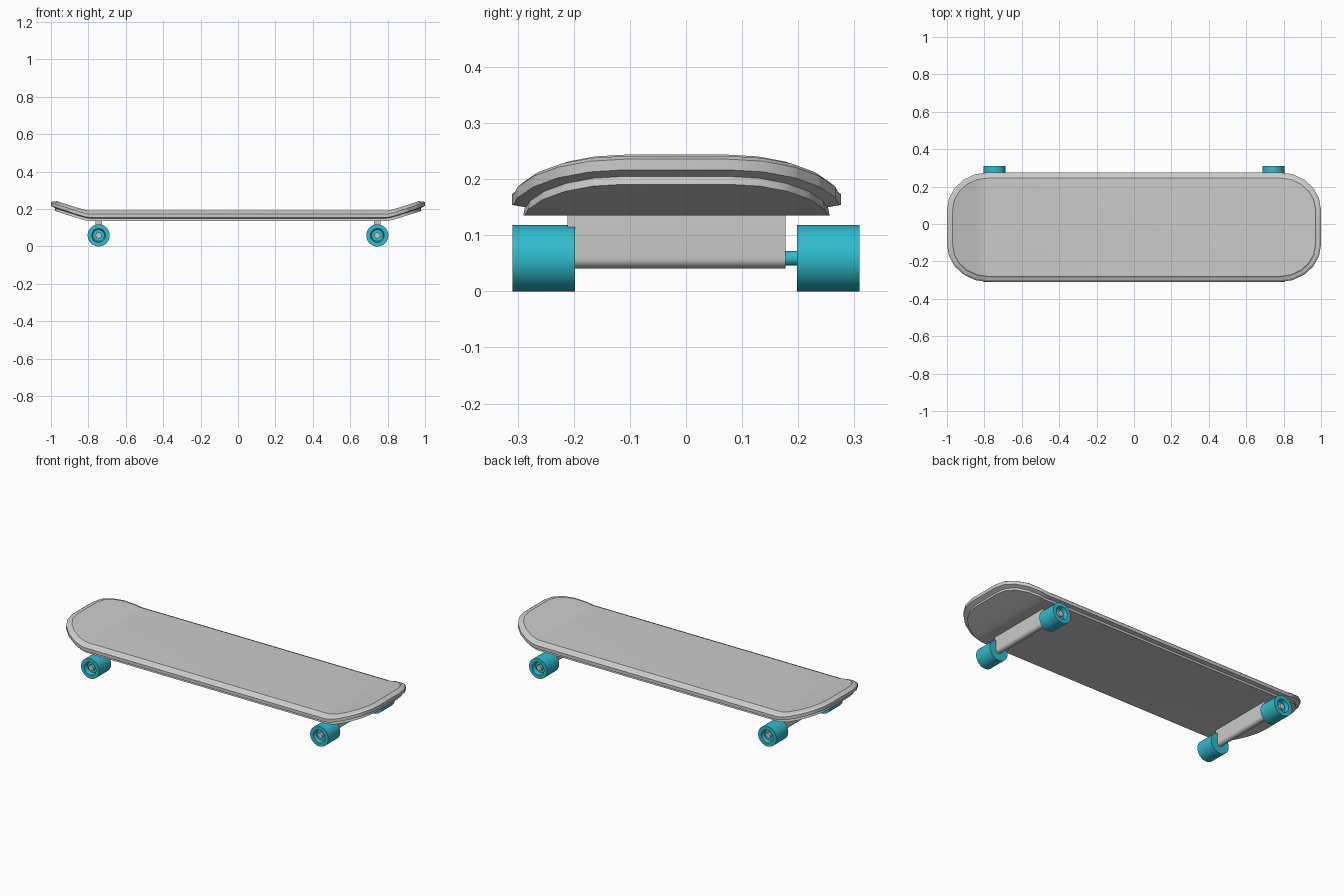
import bpy, bmesh
from math import pi, sin, cos, radians
from mathutils import Vector

if "Cube" in bpy.data.objects:
    bpy.data.objects.remove(bpy.data.objects["Cube"])

DECK_Y = -0.017      # the deck and trucks sit slightly towards the front
WHEEL_R = 0.059
TRUCK_X = 0.745

cyan = bpy.data.materials.new("cyan")
cyan.diffuse_color = (0.03, 0.5, 0.62, 1)
cyan.use_nodes = True
cyan.node_tree.nodes["Principled BSDF"].inputs["Base Color"].default_value = cyan.diffuse_color


def finish(bm, name, mat=None, angle=30):
    bmesh.ops.recalc_face_normals(bm, faces=bm.faces)
    mesh = bpy.data.meshes.new(name)
    bm.to_mesh(mesh)
    bm.free()
    ob = bpy.data.objects.new(name, mesh)
    bpy.context.collection.objects.link(ob)
    if mat:
        mesh.materials.append(mat)
    bpy.ops.object.select_all(action='DESELECT')
    ob.select_set(True)
    bpy.context.view_layer.objects.active = ob
    bpy.ops.object.shade_smooth_by_angle(angle=radians(angle))
    return ob


def loft(bm, loops):
    """Skin closed loops of points and cap both ends."""
    rings = [[bm.verts.new(p) for p in loop] for loop in loops]
    n = len(rings[0])
    for a, b in zip(rings, rings[1:]):
        for i in range(n):
            j = (i + 1) % n
            bm.faces.new((a[i], a[j], b[j], b[i]))
    bm.faces.new(rings[0])
    bm.faces.new(rings[-1])


def outline(inset, z, steps=5):
    """Rounded plan of the deck, shrunk by inset."""
    hx, hy, rx, ry = 1 - inset, 0.293 - inset, 0.22 - inset, 0.2 - inset
    pts = []
    for q, (sx, sy) in enumerate(((1, 1), (-1, 1), (-1, -1), (1, -1))):
        for k in range(steps + 1):
            a = (q + k / steps) * pi / 2
            pts.append((sx * (hx - rx) + rx * cos(a),
                        DECK_Y + sy * (hy - ry) + ry * sin(a), z))
    return pts


def kick(x):
    """Upward bend of the nose and tail."""
    t = max(0, abs(x) - 0.79)
    return 0.34 * t * t / (t + 0.03)


def cylinder(name, x, y0, y1, r, mat=None, seg=24):
    bm = bmesh.new()
    loft(bm, [[(x + r * cos(2 * pi * i / seg), y, WHEEL_R + r * sin(2 * pi * i / seg))
               for i in range(seg)] for y in (y0, y1)])
    return finish(bm, name, mat)


# deck: lower ply, groove and overhanging lip with a bevelled top
bm = bmesh.new()
section = [(0.020, 0.135), (0.023, 0.150), (0, 0.154), (0, 0.173),
           (0.010, 0.182), (0.024, 0.186), (0.030, 0.191)]
loft(bm, [outline(i, z) for i, z in section])
for k in range(10):
    for s in (-1, 1):
        bmesh.ops.bisect_plane(bm, geom=bm.verts[:] + bm.edges[:] + bm.faces[:],
                               plane_co=Vector((s * (0.79 + 0.02 * k), 0, 0)),
                               plane_no=Vector((1, 0, 0)), dist=1e-5)
for v in bm.verts:
    v.co.z += kick(v.co.x)
finish(bm, "deck", angle=25)

# wheel profile: radius and distance from the middle plane, with a dished face
tread = [(0.013, 0.198), (WHEEL_R, 0.198), (WHEEL_R, 0.3095), (0.037, 0.3095),
         (0.031, 0.288), (0.013, 0.288)]
SEG = 32

for side, end in ((-1, "tail"), (1, "nose")):
    x = side * TRUCK_X

    # truck: thin slab with a half-round lower edge
    r = 0.018
    prof = [(x + r, 0.138)]
    prof += [(x + r * cos(a), WHEEL_R + r * sin(a))
             for a in (-pi * i / 12 for i in range(13))]
    prof += [(x - r, 0.138)]
    bm = bmesh.new()
    loft(bm, [[(px, y, pz) for px, pz in prof]
              for y in (DECK_Y - 0.194, DECK_Y + 0.194)])
    finish(bm, end + "_truck")

    # axle through both wheels
    cylinder(end + "_axle", x, -0.289, 0.289, 0.013, cyan)

    for s, face in ((-1, "front"), (1, "back")):
        # wheel
        bm = bmesh.new()
        loft(bm, [[(x + pr * cos(2 * pi * i / SEG), s * py,
                    WHEEL_R + pr * sin(2 * pi * i / SEG)) for i in range(SEG)]
                  for pr, py in tread])
        finish(bm, f"{end}_{face}_wheel", cyan)

        # grey nut in the dish
        cylinder(f"{end}_{face}_nut", x, s * 0.285, s * 0.302, 0.016)
